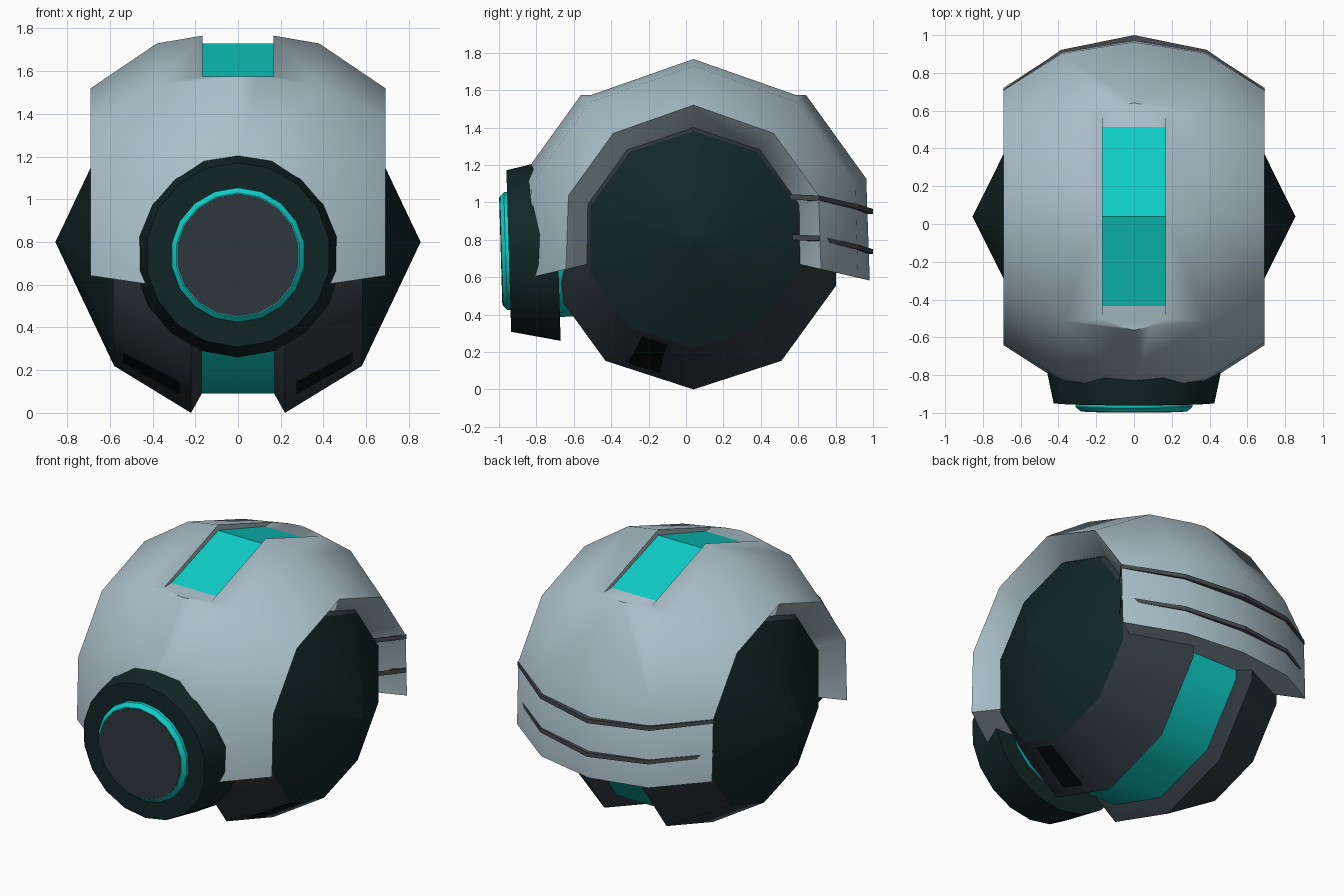
import bpy, bmesh, math
from mathutils import Matrix, Vector

if "Cube" in bpy.data.objects:
    bpy.data.objects.remove(bpy.data.objects["Cube"], do_unlink=True)

CY, CZ = 0.04, 0.8          # axis of the round body, running along x


def material(name, rgb):
    m = bpy.data.materials.new(name)
    m.use_nodes = True
    m.diffuse_color = (*rgb, 1)
    m.node_tree.nodes["Principled BSDF"].inputs["Base Color"].default_value = (*rgb, 1)
    return m


SHELL = material("pale blue grey", (0.40, 0.52, 0.58))
TEAL = material("bright teal", (0.005, 0.62, 0.57))
DARK = material("dark teal", (0.006, 0.019, 0.02))
SLATE = material("slate grey", (0.028, 0.040, 0.050))
TRIM = material("trim grey", (0.055, 0.068, 0.078))
BLACK = material("vent black", (0.003, 0.005, 0.006))


def skin(name, rings, mat, closed=True, matrix=None):
    """Join rings of points into a solid; cap the ends when it is not closed."""
    bm = bmesh.new()
    rows = [[bm.verts.new(p) for p in ring] for ring in rings]
    n = len(rows[0])
    for i in range(len(rows) if closed else len(rows) - 1):
        a, b = rows[i], rows[(i + 1) % len(rows)]
        for j in range(n):
            k = (j + 1) % n
            bm.faces.new((a[j], a[k], b[k], b[j]))
    if not closed:
        bm.faces.new(rows[0])
        bm.faces.new(rows[-1])
    bmesh.ops.remove_doubles(bm, verts=bm.verts, dist=1e-5)
    bmesh.ops.recalc_face_normals(bm, faces=bm.faces)
    if matrix:
        bm.transform(matrix)
    mesh = bpy.data.meshes.new(name)
    bm.to_mesh(mesh)
    bm.free()
    mesh.materials.append(mat)
    ob = bpy.data.objects.new(name, mesh)
    bpy.context.collection.objects.link(ob)
    return ob


def activate(ob):
    bpy.ops.object.select_all(action='DESELECT')
    ob.select_set(True)
    bpy.context.view_layer.objects.active = ob


def smooth(ob):
    activate(ob)
    bpy.ops.object.shade_smooth_by_angle(angle=math.radians(40))
    return ob


def lathe(name, profile, sides, mat, matrix, mirror=1):
    """Spin an (axis, radius) profile around x, first corner at the top."""
    rings = []
    for i in range(sides):
        a = math.pi / 2 + 2 * math.pi * i / sides
        rings.append([(mirror * x, r * math.cos(a), r * math.sin(a)) for x, r in profile])
    # profiles touching the axis leave an open seam there, so they run as a spindle
    if profile[0][1] == 0:
        rings = [[(mirror * x, r * math.cos(math.pi / 2 + 2 * math.pi * i / sides),
                   r * math.sin(math.pi / 2 + 2 * math.pi * i / sides))
                  for i in range(sides)] for x, r in profile if r > 0]
        return smooth(skin(name, rings, mat, False, matrix))
    return smooth(skin(name, rings, mat, True, matrix))


def box(name, lo, hi, mat):
    ring = lambda x: [(x, lo[1], lo[2]), (x, hi[1], lo[2]), (x, hi[1], hi[2]), (x, lo[1], hi[2])]
    return skin(name, [ring(lo[0]), ring(hi[0])], mat, False)


BODY = Matrix.Translation((0, CY, CZ))

# Upper shell: thick hood swept over the top, with a flat-floored slot
half = [(0.69, 0.72), (0.38, 0.93)]
section = [(-x, r) for x, r in half] + [(0, 0.995)] + half[::-1]
rim = [(0.5, 0.56), (-0.5, 0.56)]
arc = [(-13, 0.972), (19.5, 0.985), (53, 0.99), (90, 1.0),
       (127, 0.99), (160.5, 0.985), (193, 0.972)]
rings = []
for deg, f in arc:
    a = math.radians(deg)
    rings.append([(x, f * r * math.cos(a), f * r * math.sin(a)) for x, r in section + rim])
shell = skin("upper_shell", rings, SHELL, False, BODY)
cutter = box("slot_cutter", (-0.167, -0.9, 1.575), (0.167, 0.9, 2.1), SHELL)
cutter.hide_render = True
mod = shell.modifiers.new("slot", 'BOOLEAN')
mod.operation, mod.solver, mod.object = 'DIFFERENCE', 'EXACT', cutter
activate(shell)
bpy.ops.object.modifier_apply(modifier="slot")
bpy.data.objects.remove(cutter, do_unlink=True)
smooth(shell)

# Glowing panel in the slot
skin("top_light", [[(x, CY, 1.73), (x, CY + 0.55, 1.55), (x, CY - 0.55, 1.55)]
                   for x in (-0.167, 0.167)], TEAL, False)

# Glowing core band between the lower halves
lathe("core_band", [(-0.18, 0), (-0.18, 0.71), (0.18, 0.71), (0.18, 0)], 10, TEAL, BODY)

for s, side in ((1, "left"), (-1, "right")):
    # Lower body half and pointed side cap
    lathe(side + "_body_half", [(0.58, 0.58), (0.22, 0.8), (0.17, 0.71), (0.17, 0.5), (0.5, 0.4)],
          10, SLATE, BODY, s)
    lathe(side + "_side_cap", [(0.5, 0), (0.5, 0.5), (0.58, 0.58), (0.855, 0.0005), (0.855, 0)],
          10, DARK, BODY, s)

    # Vent plate lying on the front bottom facet
    def facet(u, v, lift):
        x, r = 0.58 - 0.36 * u, 0.58 + 0.22 * u + lift
        p = [Vector((s * x, r * math.cos(a), r * math.sin(a)))
             for a in (math.radians(-90), math.radians(-126))]
        return BODY @ p[0].lerp(p[1], v)
    uv = [(0.12, 0.4), (0.12, 0.77), (0.85, 0.77), (0.85, 0.4)]
    skin(side + "_vent", [[facet(u, v, h) for u, v in uv] for h in (-0.003, 0.005)], BLACK, False)

# Two trim strips wrapping around the back and into the rim
for name, z, drop in (("upper_trim", 1.045, 0.08), ("lower_trim", 0.83, 0.08)):
    path = [(0.55, 0.52, 0.0), (0.695, 0.71, 0.1), (0.385, 0.922, 0.7), (0, 1.0, 1.0)]
    path += [(-x, y, t) for x, y, t in path[-2::-1]]
    rings = []
    for x, y, t in path:
        zz = z - drop * t
        rings.append([(x, y, zz), (x, y, zz - 0.026),
                      (x * 0.92, y - 0.07, zz - 0.026), (x * 0.92, y - 0.07, zz)])
    skin(name, rings, TRIM, False)

# Front eye, leaning slightly forward
EYE = (Matrix.Translation((0, 0, 0.768)) @ Matrix.Rotation(math.radians(1.7), 4, 'X')
       @ Matrix.Rotation(math.radians(-90), 4, 'Z'))
lathe("eye_socket", [(0.4, 0), (0.4, 0.36), (0.72, 0.36), (0.72, 0)], 18, TEAL, EYE)
lathe("eye_housing", [(0.685, 0), (0.685, 0.488), (0.948, 0.432), (0.948, 0)], 18, DARK, EYE)
lathe("eye_light_ring", [(0.93, 0), (0.93, 0.318), (0.965, 0.315), (0.987, 0.292), (0.987, 0)],
      18, TEAL, EYE)
lathe("eye_lens", [(0.98, 0), (0.98, 0.288), (0.991, 0.288), (0.991, 0)], 18, SLATE, EYE)

# Single hexagonal bolt beside the eye
BOLT = Matrix.Translation((0.573, -0.685, 0.778)) @ Matrix.Rotation(math.radians(-57), 4, 'Z')
lathe("shell_bolt", [(-0.04, 0), (-0.04, 0.05), (0.018, 0.05), (0.018, 0)], 6, TRIM, BOLT)
